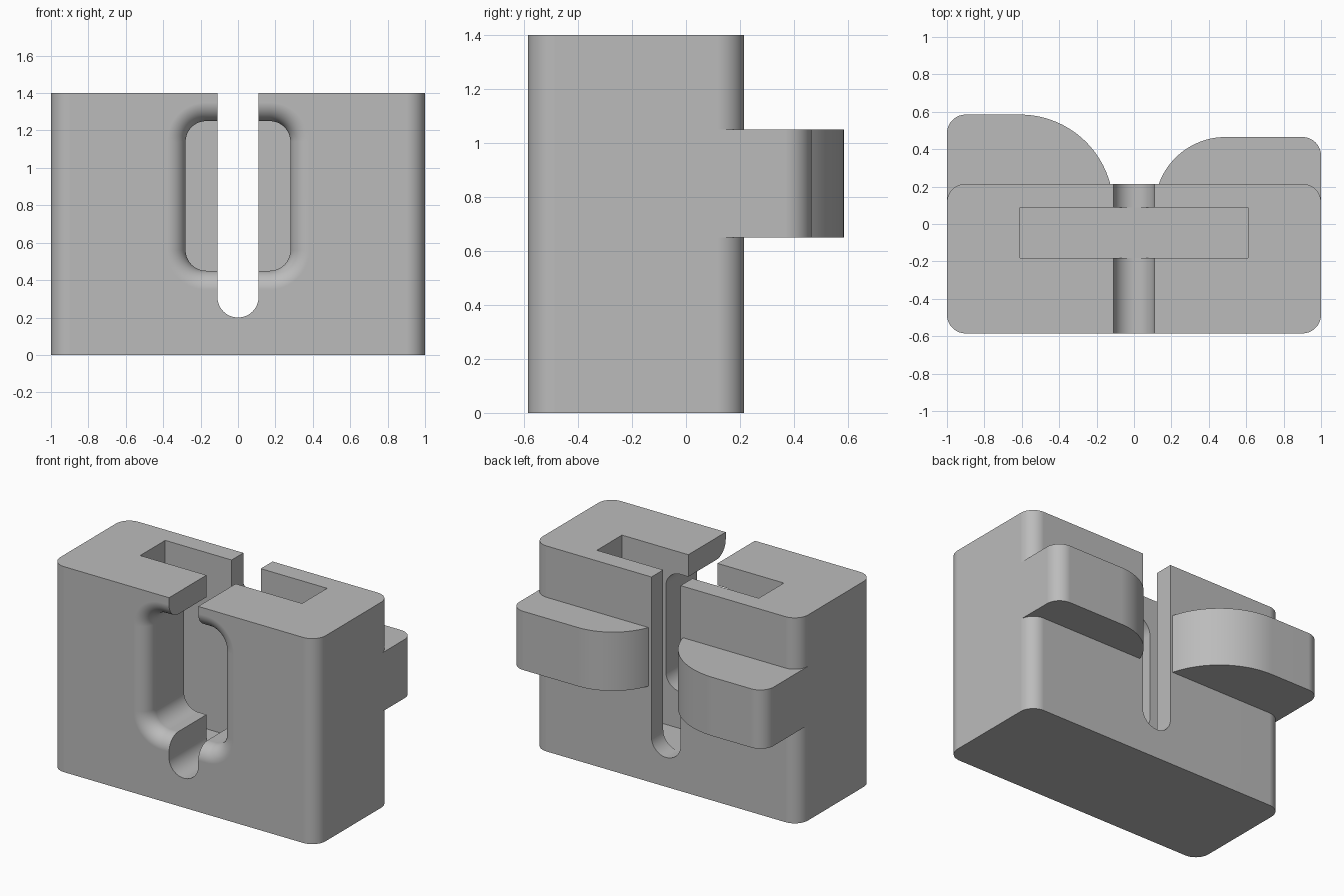
import bpy
import bmesh
from math import cos, sin, pi, sqrt, radians

old = bpy.data.objects.get("Cube")
if old:
    bpy.data.objects.remove(old, do_unlink=True)

grey = bpy.data.materials.new("plain_grey")
grey.use_nodes = True
colour = (0.5, 0.5, 0.5, 1)
grey.diffuse_color = colour
grey.node_tree.nodes["Principled BSDF"].inputs["Base Color"].default_value = colour


def arc(cx, cy, r, start, end, steps=16):
    """Points on a circle arc, angles in degrees."""
    angles = [radians(start + (end - start) * i / steps) for i in range(steps + 1)]
    return [(cx + r * cos(a), cy + r * sin(a)) for a in angles]


def rounded_rect(x0, x1, y0, y1, r):
    return (arc(x1 - r, y1 - r, r, 0, 90) + arc(x0 + r, y1 - r, r, 90, 180)
            + arc(x0 + r, y0 + r, r, 180, 270) + arc(x1 - r, y0 + r, r, 270, 360))


def loft(name, rings):
    """Closed solid through matching rings of 3D points."""
    bm = bmesh.new()
    loops = [[bm.verts.new(p) for p in ring] for ring in rings]
    for a, b in zip(loops, loops[1:]):
        for i in range(len(a)):
            j = (i + 1) % len(a)
            bm.faces.new((a[i], a[j], b[j], b[i]))
    bm.faces.new(loops[0])
    bm.faces.new(loops[-1])
    bmesh.ops.recalc_face_normals(bm, faces=bm.faces)
    mesh = bpy.data.meshes.new(name)
    bm.to_mesh(mesh)
    bm.free()
    mesh.materials.append(grey)
    obj = bpy.data.objects.new(name, mesh)
    bpy.context.collection.objects.link(obj)
    return obj


def upright(name, outline, z0, z1):
    return loft(name, [[(x, y, z) for x, y in outline] for z in (z0, z1)])


def combine(target, tool, operation):
    """Boolean the tool into the target, then discard the tool."""
    mod = target.modifiers.new("combine", 'BOOLEAN')
    mod.operation = operation
    mod.solver = 'EXACT'
    mod.object = tool
    bpy.context.view_layer.objects.active = target
    bpy.ops.object.modifier_apply(modifier=mod.name)
    bpy.data.objects.remove(tool, do_unlink=True)


FRONT, BACK, TOP = -0.585, 0.215, 1.4
SLOT = 0.11

# Main block with rounded upright edges
block = upright("slotted_block", rounded_rect(-1, 1, FRONT, BACK, 0.1), 0, TOP)

# Two back lobes, each sweeping out from the slot
for side, reach, name in ((-1, 0.5, "right_lobe"), (1, 0.38, "left_lobe")):
    base, edge = 0.085, 0.085 + reach
    outline = [(1, 0.1)] + arc(0.9, edge - 0.1, 0.1, 0, 90)
    outline += arc(SLOT + reach, base, reach, 90, 177, 32)
    outline = [(side * x, y) for x, y in outline]
    combine(block, upright(name, outline, 0.65, 1.05), 'UNION')

# Deep pocket open at the top
pocket = upright("pocket_cutter", [(-0.61, -0.182), (0.61, -0.182), (0.61, 0.088), (-0.61, 0.088)],
                 0.199, 1.6)
combine(block, pocket, 'DIFFERENCE')

# Front window with a rounded-over rim
fillet = 0.1
depths = [fillet * (1 - cos(pi / 2 * i / 12)) for i in range(13)]
steps = [(-0.7, fillet)]
steps += [(FRONT + t, fillet - sqrt(max(0, fillet**2 - (fillet - t)**2)))
          for t in [fillet * sin(pi / 2 * i / 12)**2 for i in range(13)]]
steps.append((-0.1, 0))
rings = []
for y, grow in steps:
    shape = rounded_rect(-0.28 - grow, 0.28 + grow, 0.45 - grow, 1.25 + grow, 0.11 + grow)
    rings.append([(x, y, z) for x, z in shape])
combine(block, loft("window_cutter", rings), 'DIFFERENCE')

# Round-bottomed slot right through from front to back
slot = [(SLOT, 1.6), (-SLOT, 1.6)] + arc(0, 0.2 + SLOT, SLOT, 180, 360, 24)
combine(block, loft("slot_cutter", [[(x, y, z) for x, z in slot] for y in (-1, 1)]), 'DIFFERENCE')

# Smooth curved faces, keep hard edges crisp
bpy.ops.object.select_all(action='DESELECT')
block.select_set(True)
bpy.context.view_layer.objects.active = block
bpy.ops.object.shade_smooth_by_angle(angle=radians(30))
weighted = block.modifiers.new("flat_face_normals", 'WEIGHTED_NORMAL')
weighted.keep_sharp = True
